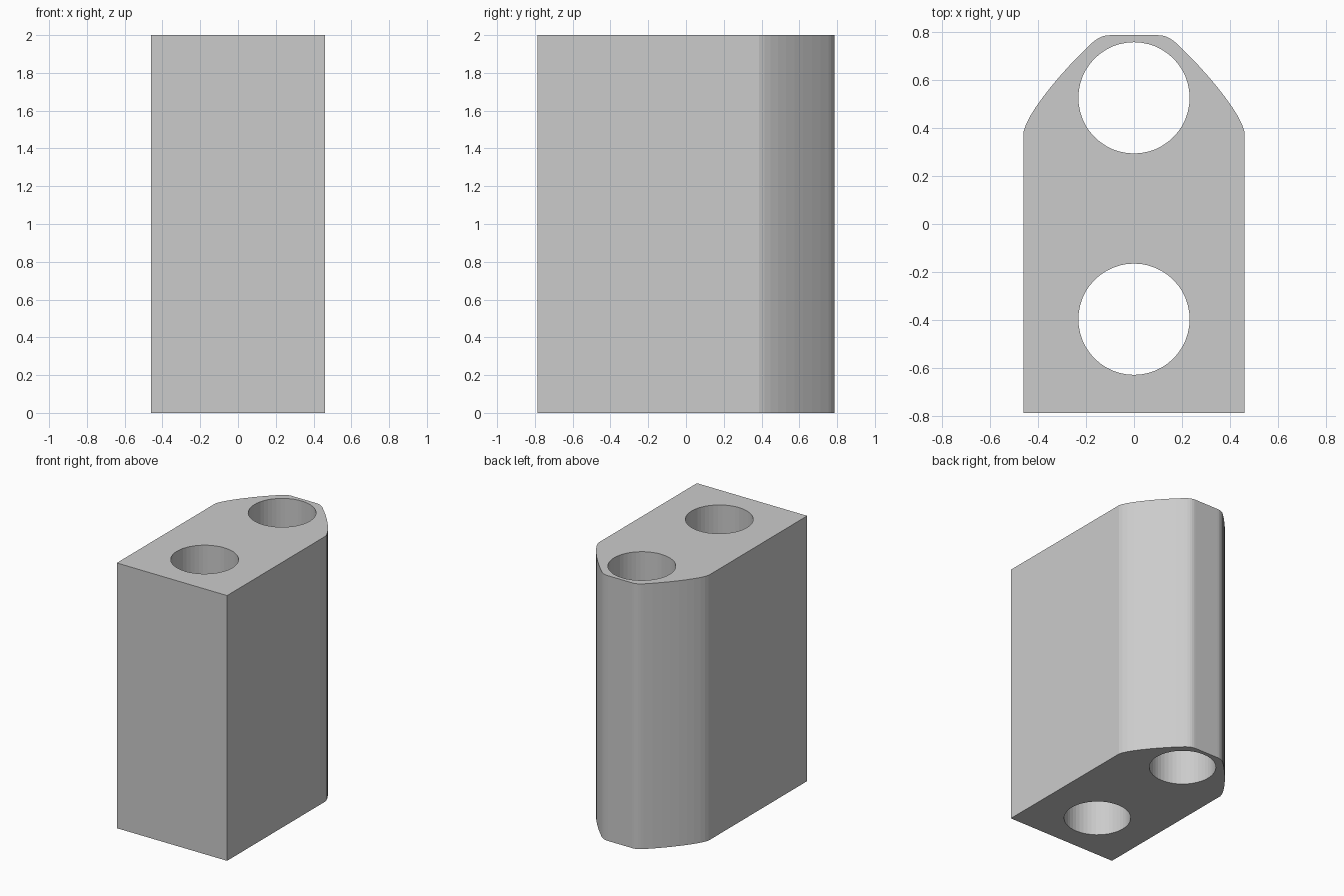
import bpy, bmesh
from mathutils import Vector
from mathutils.geometry import interpolate_bezier

if "Cube" in bpy.data.objects:
    bpy.data.objects.remove(bpy.data.objects["Cube"])

HEIGHT = 2.0


def bezier(a, b, c, d, count):
    return interpolate_bezier(Vector(a), Vector(b), Vector(c), Vector(d), count)


# Right half of the outline: straight side, curved shoulder, rounded corner
shoulder = bezier((0.46, 0.387), (0.445, 0.46), (0.31, 0.63), (0.175, 0.755), 10)
corner = bezier((0.175, 0.755), (0.147, 0.780), (0.125, 0.787), (0.10, 0.787), 6)
right = [Vector((0.46, -0.787))] + [Vector(p[:2]) for p in shoulder + corner[1:]]
outline = right + [Vector((-p.x, p.y)) for p in reversed(right)]

# Block body extruded from the outline
bm = bmesh.new()
face = bm.faces.new([bm.verts.new((p.x, p.y, 0)) for p in outline])
top = bmesh.ops.extrude_face_region(bm, geom=[face])["geom"]
bmesh.ops.translate(bm, vec=(0, 0, HEIGHT),
                    verts=[v for v in top if isinstance(v, bmesh.types.BMVert)])
bmesh.ops.recalc_face_normals(bm, faces=bm.faces)
mesh = bpy.data.meshes.new("block_body")
bm.to_mesh(mesh)
bm.free()
body = bpy.data.objects.new("block_body", mesh)
bpy.context.collection.objects.link(body)

# Two round holes running the full height
for name, y in (("back_hole_cutter", 0.526), ("front_hole_cutter", -0.397)):
    bpy.ops.mesh.primitive_cylinder_add(vertices=48, radius=0.232, depth=HEIGHT + 0.4,
                                        location=(0, y, HEIGHT / 2))
    cutter = bpy.context.object
    cutter.name = name
    cutter.hide_render = True
    cutter.display_type = 'WIRE'
    cut = body.modifiers.new(name, 'BOOLEAN')
    cut.operation = 'DIFFERENCE'
    cut.solver = 'EXACT'
    cut.object = cutter
